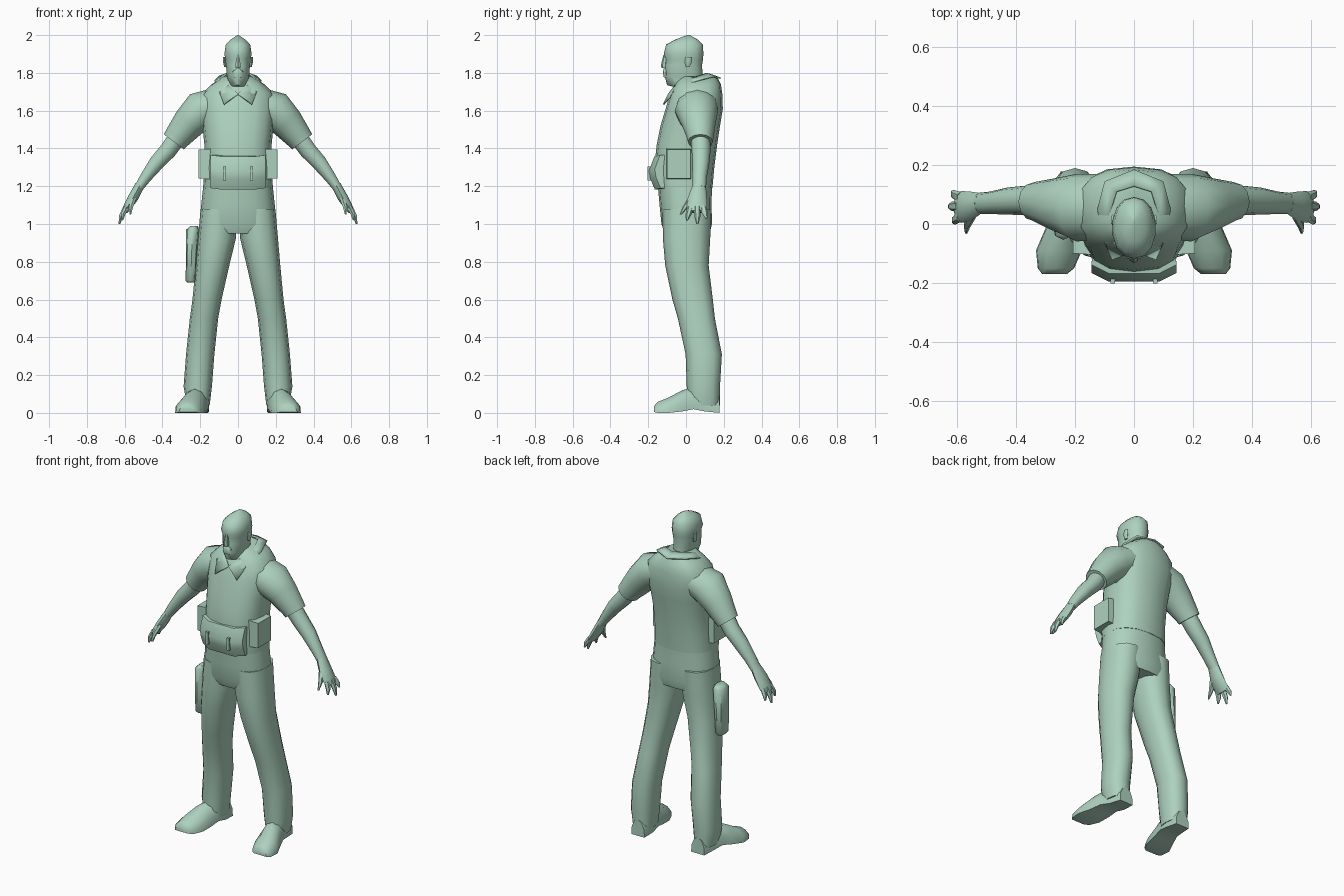
import bpy, bmesh, math
from mathutils import Vector

if "Cube" in bpy.data.objects:
    bpy.data.objects.remove(bpy.data.objects["Cube"], do_unlink=True)

mat = bpy.data.materials.new("pale_green")
mat.use_nodes = True
mat.diffuse_color = (0.42, 0.64, 0.52, 1)
mat.node_tree.nodes["Principled BSDF"].inputs["Base Color"].default_value = mat.diffuse_color


def finish(name, bm, mirror=False, angle=50, thick=0):
    """Turn a bmesh into a shaded object, optionally paired across x."""
    bmesh.ops.recalc_face_normals(bm, faces=bm.faces[:])
    mesh = bpy.data.meshes.new(name)
    bm.to_mesh(mesh)
    bm.free()
    mesh.materials.append(mat)
    ob = bpy.data.objects.new(name, mesh)
    bpy.context.collection.objects.link(ob)
    bpy.ops.object.select_all(action='DESELECT')
    ob.select_set(True)
    bpy.context.view_layer.objects.active = ob
    bpy.ops.object.shade_smooth_by_angle(angle=math.radians(angle))
    if thick:
        ob.modifiers.new("thickness", 'SOLIDIFY').thickness = thick
    if mirror:
        ob.modifiers.new("pair", 'MIRROR').use_clip = True
    return ob


def skin(name, rings, closed=True, **kw):
    """Join successive point rings into one surface, capped when closed."""
    bm = bmesh.new()
    loops = [[bm.verts.new(p) for p in ring] for ring in rings]
    n = len(loops[0])
    for a, b in zip(loops, loops[1:]):
        for i in range(n if closed else n - 1):
            j = (i + 1) % n
            bm.faces.new((a[i], a[j], b[j], b[i]))
    if closed:
        bm.faces.new(loops[0])
        bm.faces.new(loops[-1])
    return finish(name, bm, **kw)


def power(v, p):
    return math.copysign(abs(v) ** (2 / p), v)


def limb(name, sections, sides=12, p=2.0, level=False, **kw):
    """Loft sections (x, y, z, radius across, radius in y), turned to follow the path in xz."""
    pts = [Vector(s[:3]) for s in sections]
    rings = []
    for k, (x, y, z, across, deep) in enumerate(sections):
        t = pts[min(k + 1, len(pts) - 1)] - pts[max(k - 1, 0)]
        v = Vector((1, 0, 0)) if level else Vector((-t.z, 0, t.x)).normalized()
        ring = []
        for i in range(sides):
            a = 2 * math.pi * i / sides
            ring.append(pts[k] + v * across * power(math.sin(a), p)
                        + Vector((0, deep * power(math.cos(a), p), 0)))
        rings.append(ring)
    return skin(name, rings, **kw)


def upright(name, profile, **kw):
    """Loft level sections given as (z, front y, back y, half width)."""
    return limb(name, [(0, (f + b) / 2, z, w, (b - f) / 2) for z, f, b, w in profile],
                level=True, **kw)


# Shirt and hips
upright("shirt", [
    (1.19, -.15, .14, .185), (1.30, -.168, .15, .178), (1.42, -.155, .165, .178),
    (1.52, -.135, .18, .188), (1.61, -.108, .195, .198), (1.69, -.085, .192, .19),
    (1.74, -.06, .185, .14), (1.78, -.03, .165, .08)], sides=16, p=2.5)
upright("trouser_hips", [
    (1.21, -.15, .138, .183), (1.10, -.14, .135, .195),
    (1.0, -.13, .138, .203), (.95, -.11, .125, .19)], sides=16, p=2.4)

# Head and neck
upright("head", [
    (1.66, -.04, .10, .06), (1.725, -.06, .095, .056), (1.735, -.10, .09, .045),
    (1.78, -.112, .088, .06), (1.84, -.112, .085, .065), (1.87, -.108, .09, .068),
    (1.90, -.118, .092, .074), (1.95, -.105, .09, .066),
    (1.975, -.06, .065, .042), (2.0, .005, .02, .003)], sides=14, p=2.2)
upright("nose", [(1.825, -.13, -.10, .014), (1.84, -.133, -.10, .016),
                 (1.895, -.12, -.10, .007)], sides=6)
upright("moustache", [(1.775, -.117, -.09, .028), (1.805, -.123, -.09, .03),
                      (1.822, -.118, -.09, .01)], sides=8)
limb("ear", [(.066, .01, 1.83, .008, .01), (.071, .012, 1.855, .009, .018),
             (.072, .015, 1.885, .008, .018)], sides=6, level=True, mirror=True)

# Open collar with pointed tips
skin("collar", [
    [(0, -.095, 1.69), (.05, -.06, 1.735), (.085, .03, 1.775), (.06, .11, 1.80), (0, .13, 1.795)],
    [(.075, -.122, 1.635), (.10, -.065, 1.70), (.125, .05, 1.76), (.1, .145, 1.785), (0, .185, 1.775)]],
    closed=False, mirror=True, thick=.008)

# Sleeves, forearms and hands
limb("sleeve", [
    (.12, .06, 1.63, .09, .11), (.195, .055, 1.6, .105, .115), (.26, .065, 1.535, .088, .092),
    (.325, .075, 1.455, .07, .07), (.34, .076, 1.435, .066, .066)], mirror=True)
limb("forearm", [
    (.32, .075, 1.46, .05, .052), (.37, .08, 1.39, .048, .05), (.43, .078, 1.325, .043, .046),
    (.49, .072, 1.245, .032, .038), (.527, .07, 1.19, .025, .036)], sides=10, mirror=True)
limb("palm", [
    (.52, .07, 1.205, .025, .035), (.555, .06, 1.14, .027, .05),
    (.585, .058, 1.09, .022, .054), (.6, .058, 1.065, .015, .05)], sides=8, mirror=True)
fingers = {
    "thumb": ((.55, .03, 1.14), (.57, -.028, 1.05)),
    "index_finger": ((.59, .025, 1.09), (.612, .005, 1.02)),
    "middle_finger": ((.595, .06, 1.09), (.628, .06, 1.0)),
    "little_finger": ((.59, .09, 1.09), (.618, .108, 1.03)),
}
for name, (root, tip) in fingers.items():
    a, b = Vector(root), Vector(tip)
    mid = a.lerp(b, .55) + Vector((.006, 0, 0))
    limb(name, [(*a, .015, .019), (*mid, .013, .016), (*b, .005, .006)], sides=6, mirror=True)

# Trouser legs
limb("trouser_leg", [
    (.1, .005, 1.08, .098, .13), (.112, .003, .92, .1, .125), (.135, .005, .78, .089, .115),
    (.164, .035, .6, .077, .107), (.18, .055, .5, .075, .098), (.2, .094, .31, .075, .096),
    (.213, .092, .14, .075, .088), (.21, .095, .04, .06, .084)],
    p=2.3, level=True, mirror=True)

# Shoes: arched cross-sections from heel to toe
shoe = []
for y, x, w, low, top in [(.178, .205, .045, 0, .1), (.1, .208, .055, .008, .13),
                          (.04, .22, .06, .02, .135), (-.02, .235, .068, .008, .12),
                          (-.09, .255, .078, 0, .082), (-.15, .265, .062, 0, .058),
                          (-.17, .27, .042, .005, .035)]:
    shape = [(-1, 0), (-.95, .45), (-.55, .85), (0, 1), (.55, .85), (.95, .45), (1, 0)]
    shoe.append([(x + w * u, y, low + (top - low) * v) for u, v in shape])
skin("shoe", shoe, mirror=True)

# Front pouch: a bulging panel closed against the belly
rows = [(1.365, -.168), (1.29, -.196), (1.245, -.188), (1.19, -.165)]
pouch = []
for z, y in rows:
    pouch.append([(-.14, -.10, z), (-.145, y + .03, z), (-.085, y, z - .008),
                  (.085, y, z - .008), (.145, y + .03, z), (.14, -.10, z)])
skin("front_pouch", pouch, angle=35)


def block(name, x, y, z, taper=1.0, **kw):
    """Box from (min, max) pairs whose outer x face is scaled by taper."""
    bm = bmesh.new()
    bmesh.ops.create_cube(bm, size=1)
    for v in bm.verts:
        s = taper if v.co.x > 0 else 1
        u = (v.co.x, v.co.y * s, v.co.z * s)
        v.co = [(lo + hi) / 2 + c * (hi - lo) for c, (lo, hi) in zip(u, (x, y, z))]
    return finish(name, bm, angle=30, **kw)


block("pouch_strap", (.064, .08), (-.203, -.18), (1.23, 1.305), mirror=True)
block("side_pouch", (.13, .208), (-.105, .03), (1.235, 1.4), taper=.92, mirror=True)

# Holster on the right thigh
limb("holster", [(-.232, 0, .99, .02, .04), (-.24, 0, .97, .034, .054),
                 (-.246, .002, .84, .03, .052), (-.25, .005, .70, .027, .045),
                 (-.25, .005, .69, .02, .035)], sides=8, p=2.6, level=True)
